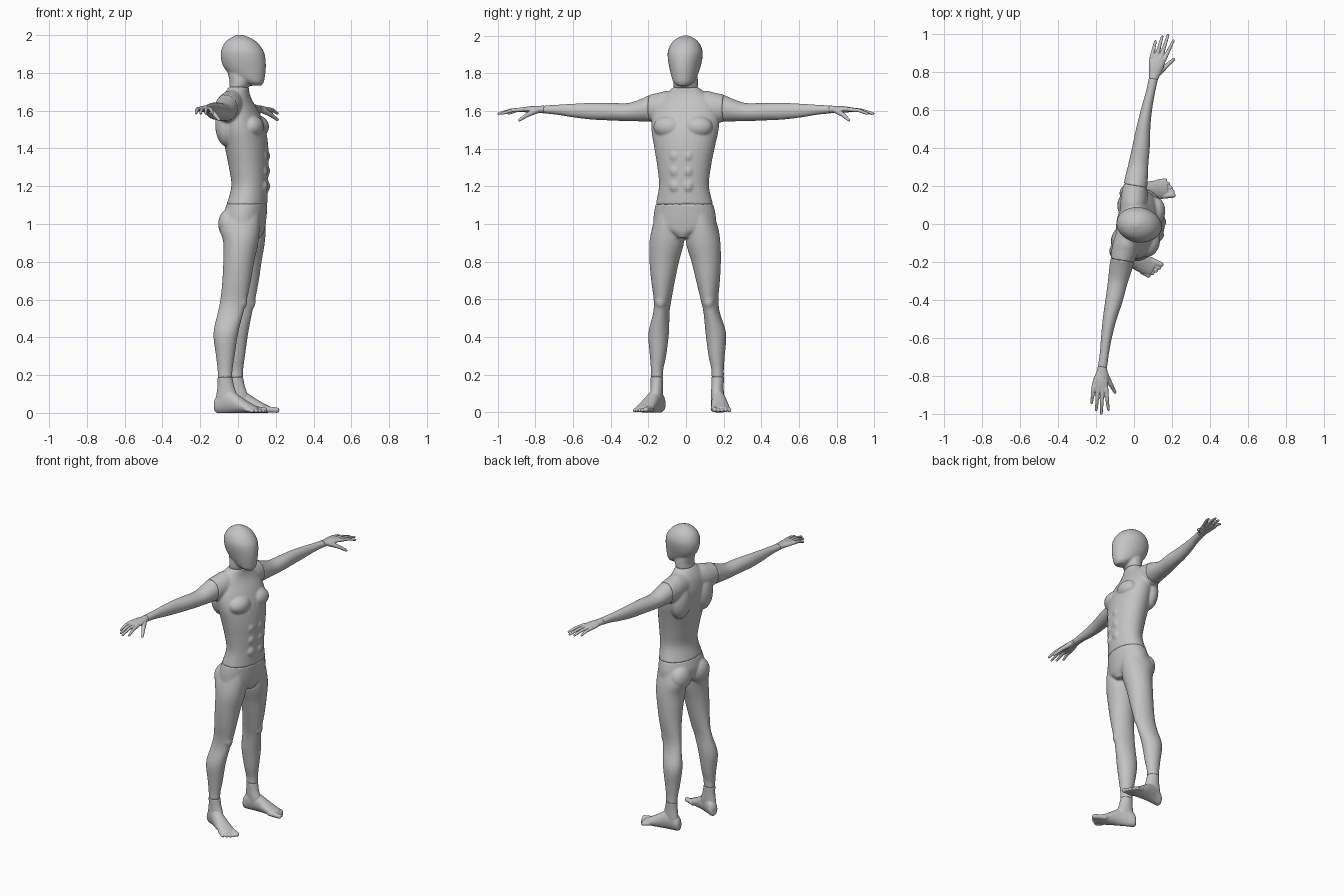
import bpy
import bmesh
import math
from mathutils import Matrix, Vector

if "Cube" in bpy.data.objects:
    bpy.data.objects.remove(bpy.data.objects["Cube"])

GREY = 0.55
YAW = Matrix.Rotation(math.radians(-10), 4, "Z")
MIRROR = Matrix.Scale(-1, 4, Vector((0, 1, 0)))

skin = bpy.data.materials.new("matte grey")
skin.use_nodes = True
skin.diffuse_color = (GREY, GREY, GREY, 1)
skin.node_tree.nodes["Principled BSDF"].inputs["Base Color"].default_value = (GREY, GREY, GREY, 1)


def spline(p, q, r, s, t):
    """Catmull-Rom blend of four stations."""
    return [0.5 * (2 * b + (c - a) * t + (2 * a - 5 * b + 4 * c - d) * t * t
                   + (3 * b - a - 3 * c + d) * t ** 3) for a, b, c, d in zip(p, q, r, s)]


def loft(bm, axis, stations, steps=5, sides=32):
    """Oval sections along an axis: (position, low a, high a, low b, high b)."""
    # four values mean a section centred on the middle plane
    st = [s if len(s) == 5 else (*s[:3], -s[3], s[3]) for s in stations]
    dense = []
    for i in range(len(st) - 1):
        around = st[max(i - 1, 0)], st[i], st[i + 1], st[min(i + 2, len(st) - 1)]
        dense += [spline(*around, k / steps) for k in range(steps)]
    dense.append(st[-1])
    rings = []
    for t, a0, a1, b0, b1 in dense:
        ring = []
        for k in range(sides):
            ang = 2 * math.pi * k / sides
            a = (a0 + a1) / 2 + (a1 - a0) / 2 * math.cos(ang)
            b = (b0 + b1) / 2 + (b1 - b0) / 2 * math.sin(ang)
            co = {"x": (t, a, b), "y": (a, t, b), "z": (a, b, t)}[axis]
            ring.append(bm.verts.new(co))
        rings.append(ring)
    for lo, hi in zip(rings, rings[1:]):
        for k in range(sides):
            n = (k + 1) % sides
            bm.faces.new((lo[k], lo[n], hi[n], hi[k]))
    bm.faces.new(rings[0])
    bm.faces.new(rings[-1])


def blob(bm, centre, radii):
    m = Matrix.Translation(centre) @ Matrix.Diagonal((*radii, 1))
    bmesh.ops.create_icosphere(bm, subdivisions=3, radius=1, matrix=m)


def digit(bm, start, end, r0, r1):
    """Tapered finger with round ends."""
    a, b = Vector(start), Vector(end)
    turn = (b - a).to_track_quat("Z", "Y").to_matrix().to_4x4()
    bmesh.ops.create_cone(bm, cap_ends=True, segments=16, radius1=r0, radius2=r1,
                          depth=(b - a).length, matrix=Matrix.Translation((a + b) / 2) @ turn)
    blob(bm, a, (r0, r0, r0))
    blob(bm, b, (r1, r1, r1))


def add_mirrored(bm, build):
    """Build a left-hand detail and its mirror image."""
    part = bmesh.new()
    build(part)
    mesh = bpy.data.meshes.new("temporary")
    for _ in range(2):
        part.to_mesh(mesh)
        bm.from_mesh(mesh)
        part.transform(MIRROR)
    part.free()
    bpy.data.meshes.remove(mesh)


def finish(name, build, voxel, smooth=4, mirrored=False):
    """Fuse the volumes of one body part into a smooth skin."""
    bm = bmesh.new()
    build(bm)
    if mirrored:
        bm.transform(MIRROR)
    bm.transform(YAW)
    bmesh.ops.recalc_face_normals(bm, faces=bm.faces[:])
    mesh = bpy.data.meshes.new(name)
    bm.to_mesh(mesh)
    bm.free()
    mesh.materials.append(skin)
    obj = bpy.data.objects.new(name, mesh)
    bpy.context.collection.objects.link(obj)
    fuse = obj.modifiers.new("fuse", "REMESH")
    fuse.mode = "VOXEL"
    fuse.voxel_size = voxel
    fuse.use_smooth_shade = True
    relax = obj.modifiers.new("relax", "SMOOTH")
    relax.factor = 0.5
    relax.iterations = smooth


def head(bm):
    # neck, then skull with chin
    loft(bm, "z", [(1.722, -.045, .057, .065), (1.76, -.045, .07, .066), (1.82, -.06, .08, .06)])
    loft(bm, "z", [(1.732, .065, .125, .025), (1.75, .03, .137, .05), (1.78, -.03, .144, .066),
                   (1.83, -.076, .149, .081), (1.88, -.091, .146, .091), (1.92, -.089, .134, .091),
                   (1.96, -.07, .104, .074), (1.985, -.04, .067, .047), (2.001, -.005, .025, .012)])


def torso_side(bm):
    # shoulder, chest muscle, back muscle
    loft(bm, "y", [(0, -.075, .05, 1.56, 1.70), (.1, -.09, .05, 1.53, 1.707),
                   (.15, -.093, .046, 1.535, 1.697), (.201, -.09, .035, 1.543, 1.686)])
    blob(bm, (.09, .078, 1.515), (.062, .082, .06))
    blob(bm, (-.045, .095, 1.53), (.06, .075, .12))
    # belly muscles
    for z in (1.2, 1.28, 1.36):
        blob(bm, (.128, .034, z), (.038, .036, .042))


def torso(bm):
    loft(bm, "z", [(1.104, -.058, .155, .154), (1.2, -.033, .158, .134), (1.3, -.046, .161, .143),
                   (1.4, -.066, .16, .161), (1.5, -.085, .145, .18), (1.58, -.093, .115, .178),
                   (1.65, -.085, .075, .15), (1.69, -.07, .06, .11), (1.726, -.047, .057, .067)])
    add_mirrored(bm, torso_side)


def leg(bm):
    loft(bm, "z", [(1.06, -.06, .13, .02, .15), (.98, -.08, .132, .01, .176), (.9, -.06, .125, .007, .19),
                   (.8, -.058, .106, .035, .191), (.7, -.062, .09, .058, .184), (.6, -.072, .07, .08, .173),
                   (.53, -.085, .052, .093, .178), (.42, -.104, .027, .1, .208), (.3, -.09, .009, .115, .201),
                   (.23, -.081, -.001, .13, .196), (.186, -.08, -.002, .131, .197)])
    # buttock and kneecap
    blob(bm, (-.035, .078, 1.0), (.056, .076, .08))
    blob(bm, (.04, .13, .59), (.032, .03, .045))


def hips_and_legs(bm):
    loft(bm, "z", [(1.107, -.058, .155, .154), (1.04, -.073, .15, .167), (.98, -.06, .142, .16),
                   (.95, -.03, .135, .08), (.925, .02, .12, .035)])
    add_mirrored(bm, leg)


def arm(bm):
    loft(bm, "y", [(.199, -.09, .035, 1.543, 1.686), (.25, -.088, .03, 1.545, 1.663),
                   (.32, -.083, .02, 1.546, 1.642), (.42, -.079, .011, 1.55, 1.643),
                   (.52, -.075, -.004, 1.555, 1.643), (.62, -.067, -.011, 1.567, 1.638),
                   (.7, -.059, -.011, 1.58, 1.633), (.772, -.057, -.008, 1.587, 1.629)])


def hand(bm):
    # palm
    loft(bm, "y", [(.768, -.057, -.008, 1.587, 1.629), (.8, -.06, 0, 1.59, 1.627),
                   (.84, -.069, .01, 1.592, 1.626), (.88, -.071, .016, 1.594, 1.62),
                   (.9, -.062, .008, 1.599, 1.614)])
    # fingers from little to index, each with a slight bend
    for x, tip_x, tip_y in ((-.06, -.056, .965), (-.037, -.025, .997),
                            (-.013, .004, 1.01), (.007, .037, .985)):
        mid = ((x + tip_x) / 2, .885 + (tip_y - .885) * .5, 1.603)
        digit(bm, (x, .88, 1.608), mid, .0115, .0095)
        digit(bm, mid, (tip_x, tip_y, 1.586), .0095, .007)
    # thumb
    digit(bm, (-.012, .805, 1.604), (.025, .85, 1.58), .017, .012)
    digit(bm, (.025, .85, 1.58), (.055, .888, 1.552), .012, .008)


def foot(bm):
    # sole and instep, along x from the ankle
    loft(bm, "x", [(-.058, -.014, .014, .012, .06), (-.045, -.03, .029, 0, .09), (0, -.035, .033, -.002, .13),
                   (.05, -.039, .039, -.002, .112), (.1, -.046, .045, -.002, .08),
                   (.15, -.05, .046, -.001, .05), (.19, -.04, .034, .002, .03)])
    # toes from big to little
    for i, reach in enumerate((.222, .22, .212, .201, .188)):
        y = -.036 + .0185 * i
        size = .0145 if i == 0 else .0105
        digit(bm, (.145, y, .02), (reach - size * .5, y * 1.1, size), size + .003, size)
    # turn outwards and move under the shin
    bm.transform(Matrix.Translation((-.042, .164, 0)) @ Matrix.Rotation(math.radians(16), 4, "Z"))
    loft(bm, "z", [(.189, -.08, -.002, .131, .197), (.14, -.081, .008, .131, .196),
                   (.09, -.088, .025, .131, .197), (.04, -.09, .03, .135, .195)])


finish("head", head, .006)
finish("torso", torso, .006, 6)
finish("hips_and_legs", hips_and_legs, .006, 6)
for side, flip in (("left", False), ("right", True)):
    finish(side + "_arm", arm, .005, 3, flip)
    finish(side + "_hand", hand, .003, 3, flip)
    finish(side + "_foot", foot, .0035, 3, flip)
